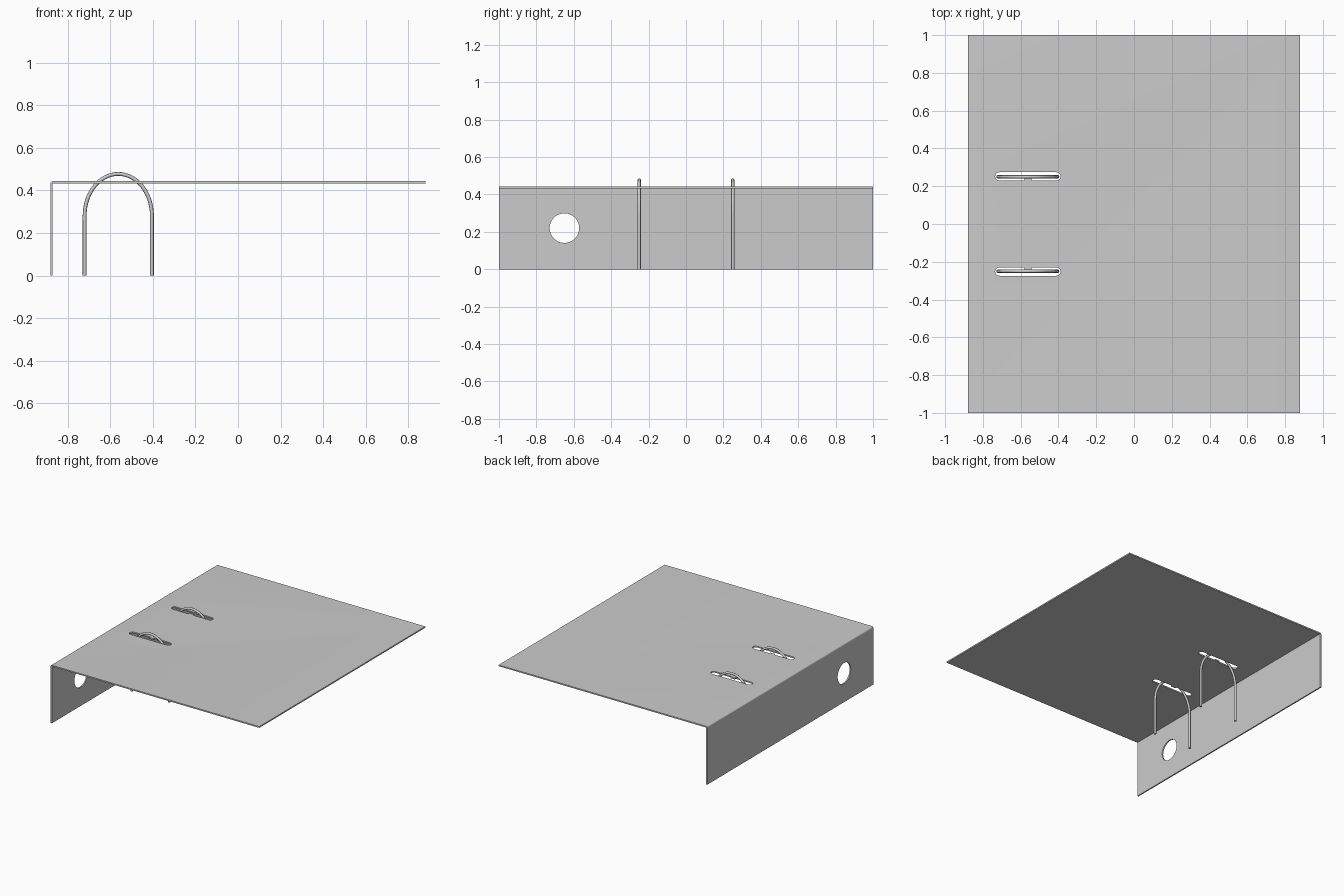
import bpy, bmesh, math
from mathutils import Vector

cube = bpy.data.objects.get("Cube")
if cube:
    bpy.data.objects.remove(cube, do_unlink=True)

grey = bpy.data.materials.new("light grey")
grey.use_nodes = True
COLOUR = (0.6, 0.6, 0.6, 1.0)
grey.diffuse_color = COLOUR
grey.node_tree.nodes["Principled BSDF"].inputs["Base Color"].default_value = COLOUR

X0, X1, TOP, T = -0.88, 0.88, 0.443, 0.01   # sheet extents and thickness
RING_X, RING_W, RING_R = -0.562, 0.158, 0.009
RING_Y = 0.25


def prism(name, points, depth):
    """Extrude a closed outline of 3D points along a vector."""
    bm = bmesh.new()
    face = bm.faces.new([bm.verts.new(p) for p in points])
    ext = bmesh.ops.extrude_face_region(bm, geom=[face])
    verts = [g for g in ext["geom"] if isinstance(g, bmesh.types.BMVert)]
    bmesh.ops.translate(bm, vec=Vector(depth), verts=verts)
    bmesh.ops.recalc_face_normals(bm, faces=bm.faces)
    mesh = bpy.data.meshes.new(name)
    bm.to_mesh(mesh)
    bm.free()
    mesh.materials.append(grey)
    obj = bpy.data.objects.new(name, mesh)
    bpy.context.collection.objects.link(obj)
    return obj


def activate(obj):
    bpy.ops.object.select_all(action='DESELECT')
    obj.select_set(True)
    bpy.context.view_layer.objects.active = obj


def cut(target, cutter):
    mod = target.modifiers.new("cut", 'BOOLEAN')
    mod.operation, mod.solver, mod.object = 'DIFFERENCE', 'EXACT', cutter
    activate(target)
    bpy.ops.object.modifier_apply(modifier=mod.name)
    bpy.data.objects.remove(cutter, do_unlink=True)


def arc(cx, cy, r, a0, a1, n):
    return [(cx + r * math.cos(math.radians(a0 + (a1 - a0) * i / n)),
             cy + r * math.sin(math.radians(a0 + (a1 - a0) * i / n))) for i in range(n + 1)]


# Bent sheet: flat cover and upright spine with a rounded fold
outline = ([(X0 + T, 0), (X0, 0)] + arc(X0 + T, TOP - T, T, 180, 90, 5)
           + [(X1, TOP), (X1, TOP - T), (X0 + T, TOP - T)])
sheet = prism("cover_and_spine", [(x, -1, z) for x, z in outline], (0, 2, 0))

# Finger hole in the spine
hole = prism("hole_cutter", [(X0 - 0.05, y, z) for y, z in arc(-0.65, 0.22, 0.079, 0, 360, 48)[:-1]],
             (0.1, 0, 0))
cut(sheet, hole)

# Ring slots, each with a small tab on the side nearest the middle
for side in (1, -1):
    r, half = 0.022, 0.151
    slot = (arc(RING_X + half, 0, r, -90, 90, 10) + arc(RING_X - half, 0, r, 90, 270, 10)
            + [(RING_X - 0.02, -r), (RING_X - 0.018, -0.010),
               (RING_X + 0.018, -0.010), (RING_X + 0.02, -r)])
    pts = [(x, side * (RING_Y + 0.002 + y), TOP - 0.05) for x, y in slot]
    cut(sheet, prism("slot_cutter", pts, (0, 0, 0.1)))

activate(sheet)
bpy.ops.object.shade_smooth_by_angle(angle=math.radians(30))

# Arched wire rings that pass up through the slots
SPRING = 0.28
RISE = 0.486 - RING_R - SPRING
path = ([(-RING_W, 0)]
        + [(RING_W * x, SPRING + RISE * z) for x, z in arc(0, 0, 1, 180, 0, 32)]
        + [(RING_W, 0)])
for name, y in (("front_ring", -RING_Y), ("back_ring", RING_Y)):
    curve = bpy.data.curves.new(name, 'CURVE')
    curve.dimensions = '3D'
    curve.bevel_depth, curve.bevel_resolution = RING_R, 2
    curve.use_fill_caps = True
    spline = curve.splines.new('POLY')
    spline.points.add(len(path) - 1)
    for p, (x, z) in zip(spline.points, path):
        p.co = (RING_X + x, y, z, 1)
    curve.materials.append(grey)
    ring = bpy.data.objects.new(name, curve)
    bpy.context.collection.objects.link(ring)
    activate(ring)
    bpy.ops.object.convert(target='MESH')
    bpy.ops.object.shade_smooth_by_angle(angle=math.radians(50))
